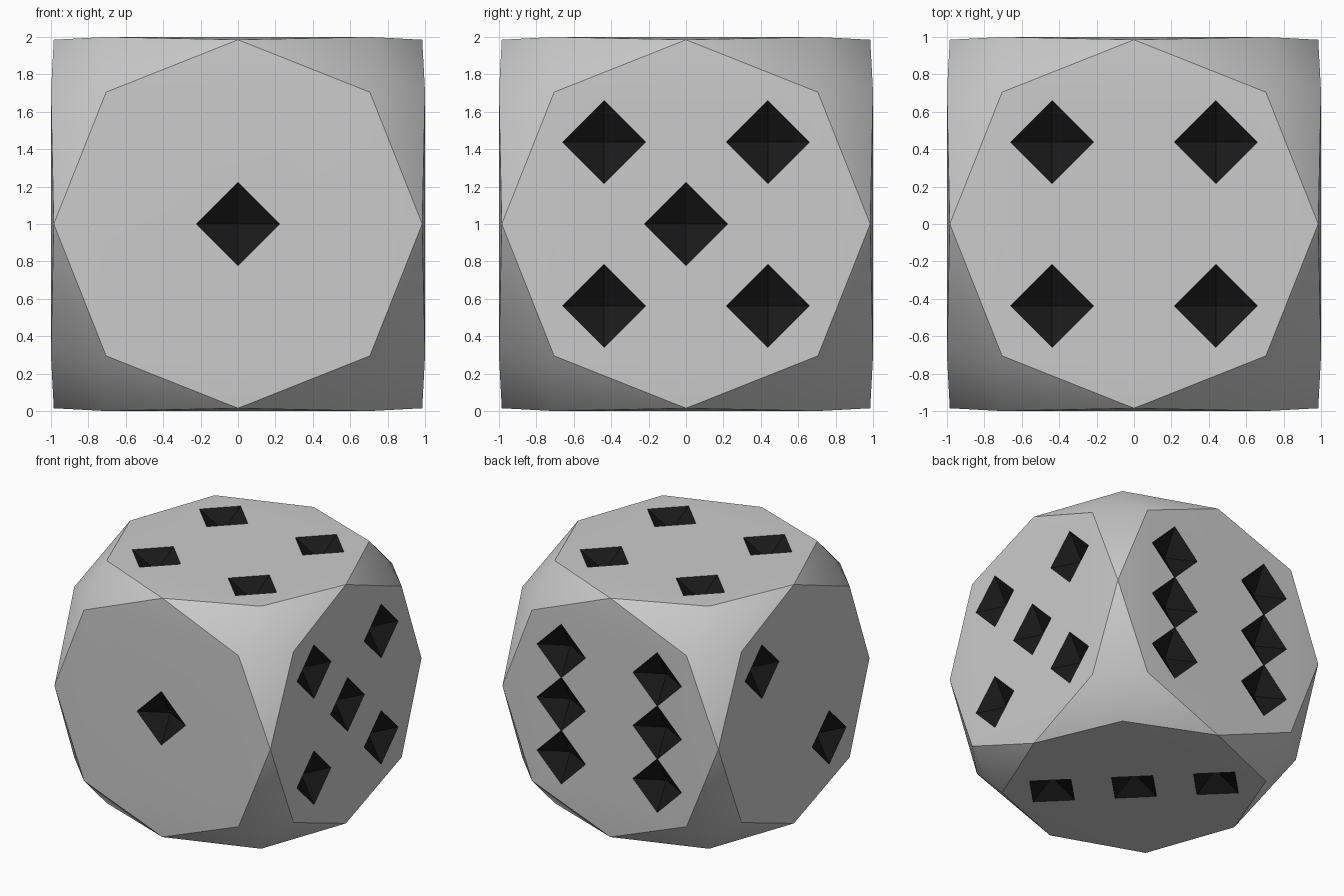
import bpy, bmesh, math
from itertools import permutations, product
from mathutils import Vector

if "Cube" in bpy.data.objects:
    bpy.data.objects.remove(bpy.data.objects["Cube"])

MID, DIAG, CORNER = 0.985, 0.705, 0.815   # rounded-cube vertex distances
STEP, HALF, DEPTH = 0.438, 0.226, 0.12    # pip spacing, half diagonal, recess


def material(name, color):
    m = bpy.data.materials.new(name)
    m.diffuse_color = color
    m.use_nodes = True
    m.node_tree.nodes["Principled BSDF"].inputs["Base Color"].default_value = m.diffuse_color
    return m


def mesh_object(name, bm, mats):
    bmesh.ops.recalc_face_normals(bm, faces=bm.faces)
    me = bpy.data.meshes.new(name)
    bm.to_mesh(me)
    bm.free()
    for m in mats:
        me.materials.append(m)
    ob = bpy.data.objects.new(name, me)
    bpy.context.collection.objects.link(ob)
    return ob


mats = [material("body_grey", (0.8, 0.8, 0.8, 1)),
        material("pip_black", (0.01, 0.01, 0.01, 1))]

# Body: cube with octagonal sides and faceted round corners
points = set()
for base in ((MID, MID, 0), (1, DIAG, DIAG), (CORNER,) * 3):
    for p in permutations(base):
        for s in product((1, -1), repeat=3):
            points.add(tuple(a * b + 0.0 for a, b in zip(p, s)))
bm = bmesh.new()
for p in sorted(points):
    bm.verts.new((p[0], p[1], p[2] + 1))
bmesh.ops.convex_hull(bm, input=bm.verts)
die = mesh_object("die_body", bm, mats)

# Pip layouts: (face normal, in-plane axes, grid positions)
X, Y, Z = Vector((1, 0, 0)), Vector((0, 1, 0)), Vector((0, 0, 1))
four = [(-1, -1), (-1, 1), (1, -1), (1, 1)]
layouts = [
    (-Y, X, Z, [(0, 0)]),
    (-X, Y, Z, [(1, 1), (-1, -1)]),
    (-Z, X, Y, [(1, -1), (0, 0), (-1, 1)]),
    (Z, X, Y, four),
    (X, Y, Z, four + [(0, 0)]),
    (Y, X, Z, four + [(-1, 0), (1, 0)]),
]

# Pip cutters: four-sided double pyramids
bm = bmesh.new()
for n, u, v, spots in layouts:
    for a, b in spots:
        c = Z + n + (u * a + v * b) * STEP
        ring = [bm.verts.new(c + d * HALF) for d in (u, v, -u, -v)]
        tips = [bm.verts.new(c + n * h) for h in (DEPTH, -DEPTH)]
        # a short collar keeps the rim clear of the cutting plane
        for t in tips:
            for i in range(4):
                f = bm.faces.new((ring[i], ring[(i + 1) % 4], t))
                f.material_index = 1
cutter = mesh_object("pip_cutter", bm, mats)
# push the widest section just above each face so the cut is clean
for vtx in cutter.data.vertices:
    p = vtx.co - Z
    k = max(range(3), key=lambda i: abs(p[i]))
    p[k] += math.copysign(0.002, p[k])
    vtx.co = p + Z
cutter.hide_render = True

# Carve the pips
mod = die.modifiers.new("pips", 'BOOLEAN')
mod.operation = 'DIFFERENCE'
mod.solver = 'EXACT'
mod.use_self = True
mod.object = cutter
bpy.context.view_layer.objects.active = die
die.select_set(True)
bpy.ops.object.modifier_apply(modifier=mod.name)
bpy.data.objects.remove(cutter)
bpy.ops.object.shade_smooth_by_angle(angle=math.radians(30))
